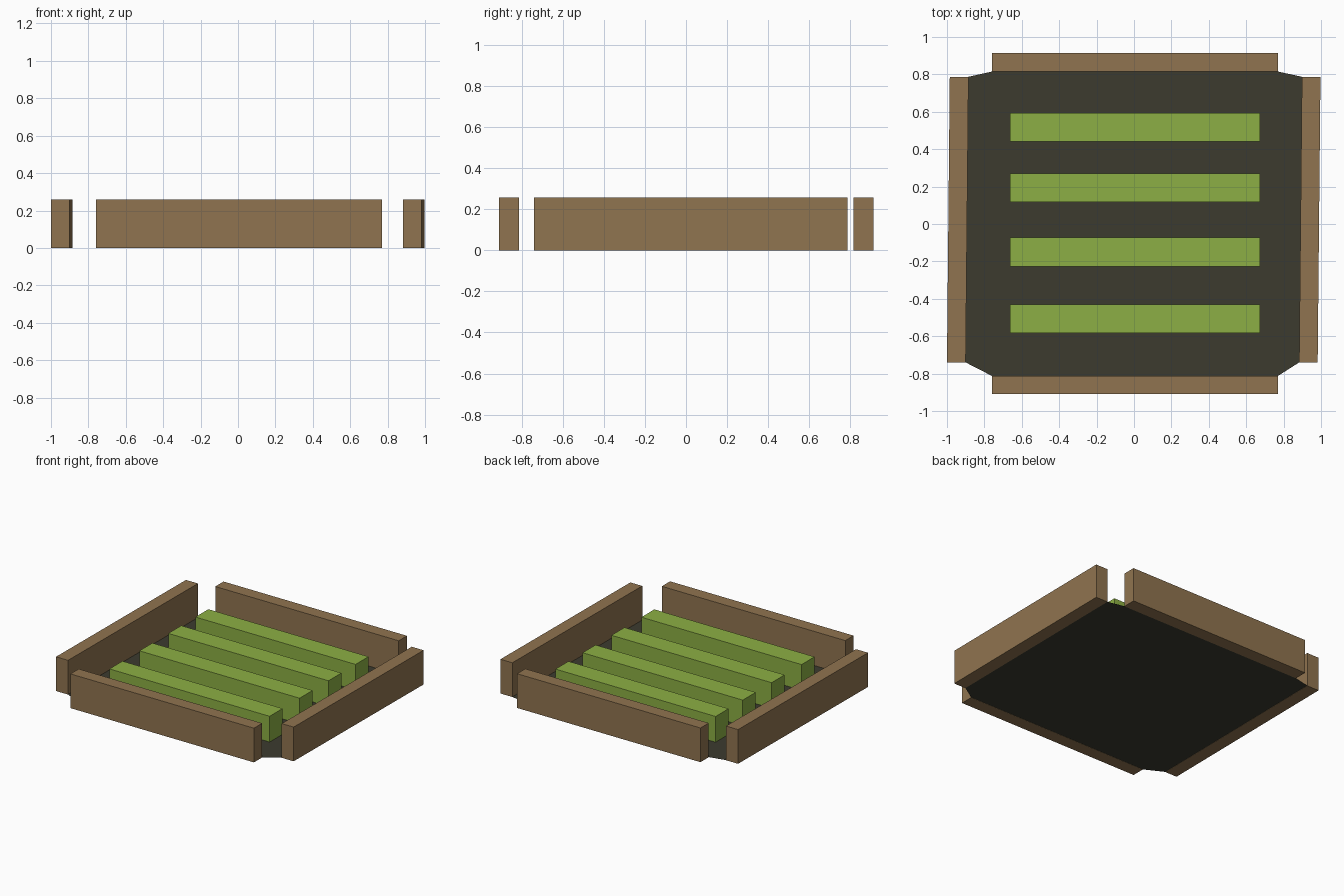
import bpy

if "Cube" in bpy.data.objects:
    bpy.data.objects.remove(bpy.data.objects["Cube"])


def material(name, rgb):
    m = bpy.data.materials.new(name)
    m.diffuse_color = (*rgb, 1.0)
    m.use_nodes = True
    m.node_tree.nodes["Principled BSDF"].inputs["Base Color"].default_value = m.diffuse_color
    return m


WOOD = material("brown wood", (0.28, 0.175, 0.08))
SOIL = material("dark soil", (0.045, 0.044, 0.028))
CROP = material("leaf green", (0.265, 0.43, 0.058))


def make(name, verts, faces, mat):
    mesh = bpy.data.meshes.new(name)
    mesh.from_pydata(verts, [], faces)
    mesh.materials.append(mat)
    obj = bpy.data.objects.new(name, mesh)
    bpy.context.collection.objects.link(obj)
    return obj


def prism(name, outline, z0, z1, mat):
    """Extrude a counter-clockwise outline between two heights."""
    n = len(outline)
    verts = [(x, y, z) for z in (z0, z1) for x, y in outline]
    faces = [tuple(reversed(range(n))), tuple(range(n, 2 * n))]
    faces += [(i, (i + 1) % n, (i + 1) % n + n, i + n) for i in range(n)]
    return make(name, verts, faces, mat)


def rect(x0, x1, y0, y1, skew=0.0):
    return [(x0, y0), (x1, y0), (x1 + skew, y1), (x0 + skew, y1)]


# Plank frame, with the side planks slightly askew
H = 0.258
prism("front_plank", rect(-0.76, 0.77, -0.91, -0.812), 0, H, WOOD)
prism("back_plank", rect(-0.76, 0.77, 0.815, 0.913), 0, H, WOOD)
prism("left_plank", rect(-1.0, -0.9, -0.74, 0.787, 0.015), 0, H, WOOD)
prism("right_plank", rect(0.883, 0.982, -0.74, 0.787, 0.015), 0, H, WOOD)

# Flat soil sheet with cut corners, meeting the planks' inner edges
soil = [(-0.76, -0.812), (0.77, -0.812), (0.883, -0.74), (0.898, 0.787),
        (0.77, 0.815), (-0.76, 0.815), (-0.885, 0.787), (-0.9, -0.74)]
make("soil", [(x, y, 0.001) for x, y in soil], [tuple(range(8))], SOIL)

# Crop rows
for i, y in enumerate((-0.507, -0.15, 0.194, 0.517)):
    prism(f"crop_row_{i + 1}", rect(-0.663, 0.673, y - 0.077, y + 0.077),
          0.003, 0.197, CROP)
